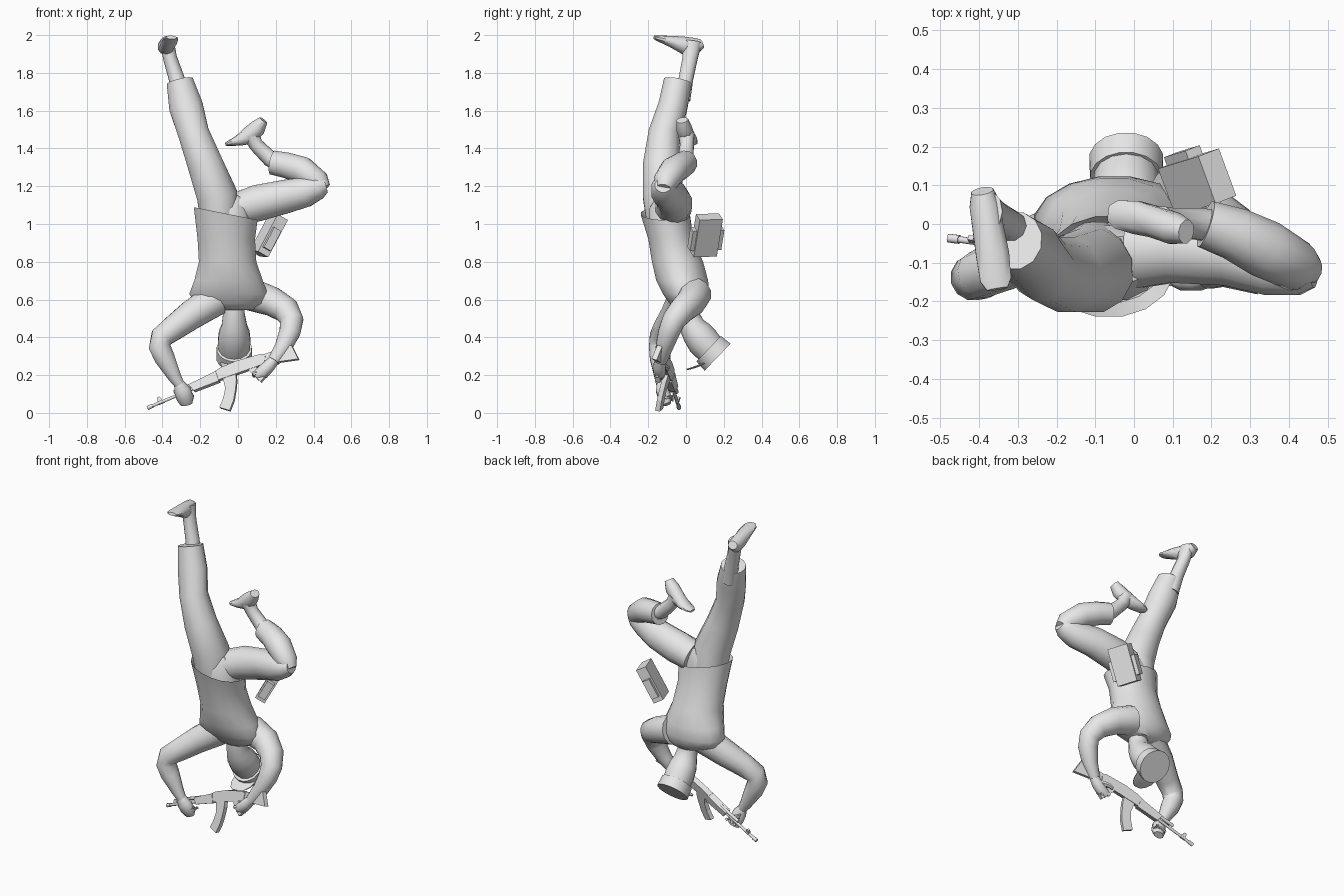
import bpy, bmesh, math
from mathutils import Vector as V

mat = bpy.data.materials.new("plain grey")
mat.diffuse_color = (0.8, 0.8, 0.8, 1)


def finish(name, bm, smooth=True):
    bmesh.ops.recalc_face_normals(bm, faces=bm.faces)
    me = bpy.data.meshes.new(name)
    bm.to_mesh(me)
    bm.free()
    me.materials.append(mat)
    if smooth:
        me.polygons.foreach_set("use_smooth", [True] * len(me.polygons))
        me.set_sharp_from_angle(angle=math.radians(50))
    ob = bpy.data.objects.new(name, me)
    bpy.context.collection.objects.link(ob)
    return ob


def tube(name, secs, sides=12, ref=(0, 1, 0), axis=None, smooth=True):
    """Loft of ellipses: (x, y, z, radius along ref[, radius across])."""
    bm = bmesh.new()
    pts = [V(s[:3]) for s in secs]
    rings = []
    for i, s in enumerate(secs):
        t = V(axis) if axis else pts[min(i + 1, len(pts) - 1)] - pts[max(i - 1, 0)]
        t.normalize()
        e1 = (V(ref) - t * V(ref).dot(t)).normalized()
        e2 = t.cross(e1)
        ra, rb = s[3], s[-1]
        ring = []
        for k in range(sides):
            a = 2 * math.pi * (k + .5) / sides
            ring.append(bm.verts.new(pts[i] + e1 * ra * math.cos(a) + e2 * rb * math.sin(a)))
        rings.append(ring)
    for r0, r1 in zip(rings, rings[1:]):
        for k in range(sides):
            n = (k + 1) % sides
            bm.faces.new((r0[k], r0[n], r1[n], r1[k]))
    bm.faces.new(rings[0])
    bm.faces.new(rings[-1])
    return finish(name, bm, smooth)


# shirt with an open, tilted hem (first ring is the inside of the hem)
shirt = tube("shirt", [
    (-.065, -.10, .98, .105, .14), (-.065, -.11, 1.055, .132, .172),
    (-.062, -.08, .92, .122, .155), (-.055, -.045, .8, .138, .155),
    (-.05, -.02, .7, .14, .185), (-.05, 0, .63, .125, .212),
    (-.04, .01, .58, .1, .19), (-.03, .015, .545, .07, .11)],
    sides=16, axis=(0, 0, 1))
for v in shirt.data.vertices:
    if v.co.z > .95:
        v.co.z -= .2 * (v.co.x + .065)

# trousers
tube("trouser_seat", [(-.06, -.1, .95, .1, .13), (-.05, -.1, 1.08, .1, .12),
                      (-.02, -.09, 1.15, .06, .07)])
tube("raised_trouser_leg", [
    (-.1, -.1, 1.0, .11, .1), (-.11, -.12, 1.15, .112, .112),
    (-.175, -.13, 1.32, .1, .097), (-.235, -.115, 1.48, .086, .085),
    (-.275, -.07, 1.62, .08, .093), (-.308, -.043, 1.755, .077, .073)])
tube("bent_trouser_thigh", [
    (0, -.07, 1.08, .1, .09), (.1, -.06, 1.11, .095, .1), (.25, -.075, 1.145, .088, .092),
    (.36, -.11, 1.17, .078, .082), (.43, -.12, 1.195, .066, .064), (.465, -.12, 1.205, .045, .04)])
tube("bent_trouser_shin", [
    (.455, -.118, 1.185, .04), (.425, -.11, 1.222, .066, .064), (.34, -.065, 1.285, .076, .074),
    (.26, -.025, 1.31, .07, .07), (.185, 0, 1.325, .063, .066)])

# shins and shoes
tube("raised_shin", [(-.30, -.02, 1.66, .045), (-.325, 0, 1.77, .04, .042),
                     (-.36, .022, 1.88, .042, .037), (-.377, .032, 1.965, .055, .038)], 10)
tube("raised_shoe", [
    (-.392, .085, 1.955, .03, .025), (-.385, .05, 1.94, .042, .045), (-.377, -.01, 1.945, .042, .047),
    (-.365, -.08, 1.967, .045, .03), (-.357, -.145, 1.982, .042, .016), (-.353, -.168, 1.988, .028, .01)],
    10, ref=(1, 0, 0))
tube("bent_shin", [(.24, -.015, 1.31, .045), (.17, 0, 1.345, .043), (.095, .005, 1.42, .038),
                   (.07, .002, 1.475, .045)], 10)
tube("bent_shoe", [
    (.135, -.02, 1.55, .032, .025), (.105, -.012, 1.51, .042, .044), (.055, .005, 1.465, .042, .047),
    (.005, .017, 1.443, .045, .03), (-.045, .025, 1.428, .038, .015), (-.065, .027, 1.422, .022, .009)],
    10, ref=(0, 1, 0))

# sleeves
tube("front_hand_sleeve", [
    (-.12, -.01, .6, .09), (-.245, -.055, .52, .08), (-.34, -.105, .45, .069),
    (-.405, -.133, .4, .062), (-.415, -.138, .35, .06), (-.388, -.137, .29, .056),
    (-.335, -.132, .19, .036), (-.31, -.13, .15, .028)])
tube("grip_hand_sleeve", [
    (.06, .045, .63, .09), (.18, .03, .59, .08), (.255, -.02, .545, .072),
    (.285, -.065, .49, .063), (.275, -.09, .43, .058), (.24, -.115, .35, .047),
    (.19, -.135, .275, .034)])

# hands: palm, thumb and curled fingers
tube("front_palm", [(-.315, -.13, .16, .026), (-.295, -.125, .12, .036, .044),
                    (-.28, -.112, .08, .036, .046), (-.272, -.1, .045, .022, .032)], 10)
tube("grip_palm", [(.2, -.135, .29, .026), (.165, -.14, .25, .034, .034),
                   (.13, -.14, .215, .034, .036), (.095, -.135, .195, .022, .027)], 10)
tube("front_thumb", [(-.31, -.11, .13, .016), (-.318, -.08, .12, .014), (-.30, -.055, .125, .01)], 6)
tube("grip_thumb", [(.15, -.12, .25, .016), (.11, -.10, .24, .014), (.08, -.10, .23, .01)], 6)
for i in range(4):
    x, z = -.305 + .018 * i, .07 + .006 * i
    tube("front_finger", [(x, -.12, z + .015, .013), (x + .005, -.10, z - .01, .013),
                          (x + .01, -.07, z, .01)], 6)
    x, z = .085 + .017 * i, .21 - .004 * i
    tube("grip_finger", [(x + .02, -.15, z, .012), (x, -.152, z, .012), (x, -.125, z - .015, .01)], 6)

# head tilted back, neck and hat
tube("head", [(-.025, .01, .60, .06, .055), (-.022, .012, .53, .058, .054),
              (-.02, .03, .465, .068, .068), (-.02, .057, .425, .083, .08),
              (-.02, .09, .38, .088, .087), (-.02, .13, .335, .083, .082)],
     14, ref=(1, 0, 0))
tube("hat_band", [(-.02, .12, .34, .094, .095), (-.02, .167, .295, .097, .101)], 16, ref=(1, 0, 0))
tube("hat_peak", [(-.02, .10, .265, .08, .006), (-.02, .055, .245, .072, .006),
                  (-.02, .02, .234, .05, .005), (-.02, .004, .23, .025, .004)], 8, ref=(1, 0, 0))

# rifle: side profiles in (along barrel, downwards), extruded sideways
muzzle = V((-.48, -.035, .03))
along = V((.78, -.115, .30)).normalized()
down = V((0, -.26, -.95))
down = (down - along * down.dot(along)).normalized()
side = along.cross(down)


def at(u, v, w=0):
    return muzzle + along * u + down * v + side * w


def plate(name, prof, half):
    bm = bmesh.new()
    rows = [[bm.verts.new(at(u, v, w)) for u, v in prof] for w in (-half, half)]
    n = len(prof)
    for r in rows:
        bm.faces.new(r)
    for k in range(n):
        m = (k + 1) % n
        bm.faces.new((rows[0][k], rows[0][m], rows[1][m], rows[1][k]))
    finish(name, bm, False)


def rod(name, u0, u1, v0, v1, r):
    tube(name, [(*at(u0, v0), r), (*at(u1, v1), r)], 8)


rod("rifle_barrel", 0, .3, .004, -.006, .009)
rod("rifle_muzzle", 0, .03, .004, .003, .012)
rod("rifle_gas_tube", .16, .42, -.025, -.03, .01)
plate("rifle_front_sight", [(.06, .01), (.065, -.03), (.08, -.03), (.095, .01)], .006)
plate("rifle_handguard", [(.25, -.03), (.41, -.045), (.41, .012), (.265, .012)], .02)
plate("rifle_receiver", [(.40, -.045), (.44, -.055), (.53, -.058), (.67, -.045), (.69, -.03),
                         (.67, .013), (.41, .005)], .017)
plate("rifle_magazine", [(.434, -.005), (.509, -.005), (.50, .04), (.481, .085), (.452, .14), (.414, .186),
                         (.368, .15), (.405, .105), (.43, .06)], .013)
plate("rifle_grip", [(.57, 0), (.615, 0), (.656, .077), (.62, .098)], .014)
plate("rifle_stock", [(.66, -.04), (.838, -.03), (.85, .055), (.67, .012)], .014)

# belt bag leaning outwards
centre = V((.163, .108, .94))
up = V((.46, .14, .87)).normalized()
wide = V((.36, -.93, 0))
wide = (wide - up * wide.dot(up)).normalized()
out = wide.cross(up)
if out.x < 0:
    out = -out


def bag_box(name, off, size):
    bm = bmesh.new()
    bmesh.ops.create_cube(bm, size=1)
    for v in bm.verts:
        c = v.co
        v.co = (centre + out * (off[0] + c.x * size[0]) + wide * (off[1] + c.y * size[1])
                + up * (off[2] + c.z * size[2]))
    finish(name, bm, False)


bag_box("bag_body", (0, 0, 0), (.065, .13, .225))
for s in (-1, 1):
    bag_box("bag_side_pocket", (0, s * .073, -.02), (.045, .03, .12))
